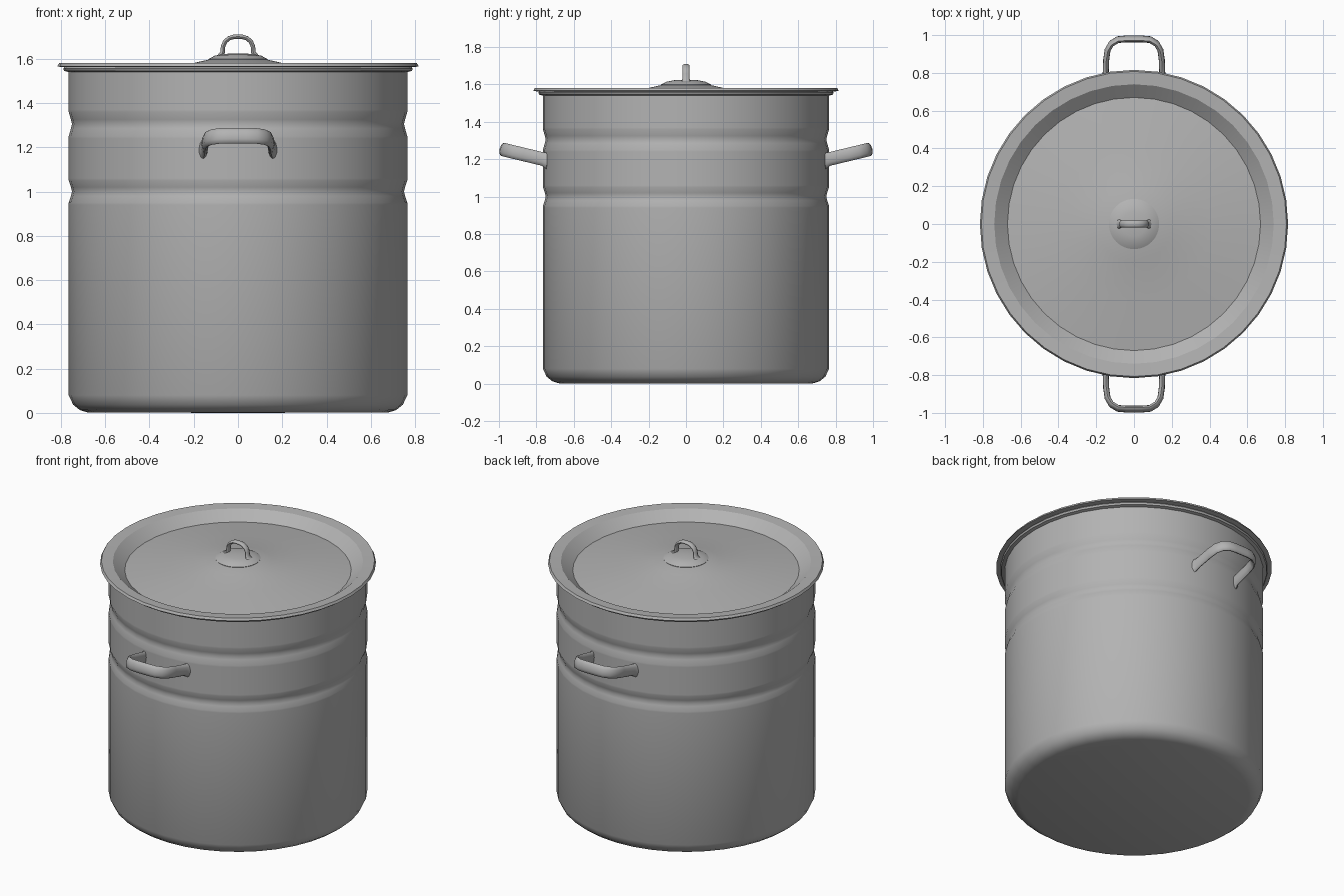
import bpy, bmesh, math
from mathutils import Vector

if "Cube" in bpy.data.objects:
    bpy.data.objects.remove(bpy.data.objects["Cube"])

# darker grey metal
metal = bpy.data.materials.new("dark_metal")
metal.diffuse_color = (0.45, 0.45, 0.45, 1)
metal.use_nodes = True
metal.node_tree.nodes["Principled BSDF"].inputs["Base Color"].default_value = metal.diffuse_color


def finish(name, bm, angle=30):
    bmesh.ops.remove_doubles(bm, verts=bm.verts, dist=1e-5)
    bmesh.ops.recalc_face_normals(bm, faces=bm.faces)
    me = bpy.data.meshes.new(name)
    bm.to_mesh(me)
    bm.free()
    me.materials.append(metal)
    ob = bpy.data.objects.new(name, me)
    bpy.context.collection.objects.link(ob)
    bpy.ops.object.select_all(action='DESELECT')
    ob.select_set(True)
    bpy.context.view_layer.objects.active = ob
    bpy.ops.object.shade_smooth_by_angle(angle=math.radians(angle))
    return ob


def lathe(name, profile, sides=40, angle=30):
    bm = bmesh.new()
    vs = [bm.verts.new((r, 0, z)) for r, z in profile]
    es = [bm.edges.new(p) for p in zip(vs, vs[1:])]
    bmesh.ops.spin(bm, geom=vs + es, axis=(0, 0, 1), cent=(0, 0, 0),
                   steps=sides, angle=2 * math.pi)
    return finish(name, bm, angle)


def strap(name, half, place, thick, width, flare):
    """Sweep an oval section along a symmetric planar path (half of it given)."""
    path = [Vector(p) for p in half] + [Vector((-x, y)) for x, y in half[-2::-1]]
    n, last = 12, len(path) - 1
    bm = bmesh.new()
    rings = []
    for i, p in enumerate(path):
        t = (path[min(i + 1, last)] - path[max(i - 1, 0)]).normalized()
        side = Vector((t.y, -t.x))
        s = flare if i in (0, last) else 1
        ring = []
        for k in range(n):
            a = 2 * math.pi * k / n
            q = p + side * (thick * s * math.cos(a))
            ring.append(bm.verts.new(place(q.x, q.y, width * s * math.sin(a))))
        rings.append(ring)
    for a, b in zip(rings, rings[1:]):
        for k in range(n):
            bm.faces.new((a[k], a[(k + 1) % n], b[(k + 1) % n], b[k]))
    bm.faces.new(rings[0])
    bm.faces.new(rings[-1])
    return finish(name, bm, 50)


# pot body: outer wall with two pressed grooves, rolled rim, inner wall
lathe("pot_body", [
    (0, 0), (0.68, 0.002), (0.715, 0.013), (0.745, 0.037), (0.765, 0.08),
    (0.765, 0.94), (0.765, 0.95), (0.755, 0.98), (0.75, 1.0), (0.755, 1.02),
    (0.765, 1.05), (0.765, 1.06), (0.765, 1.24), (0.765, 1.25), (0.755, 1.285),
    (0.75, 1.305), (0.755, 1.325), (0.765, 1.36), (0.765, 1.37),
    (0.765, 1.54), (0.785, 1.545), (0.79, 1.556), (0.785, 1.562), (0.755, 1.562),
    (0.752, 1.36), (0.738, 1.305), (0.752, 1.25), (0.752, 1.05), (0.738, 1.0),
    (0.752, 0.95), (0.752, 0.08), (0.705, 0.025), (0, 0.015)])

# sunken lid with a wide flat lip and gently domed centre
lathe("lid", [
    (0, 1.60), (0.13, 1.597), (0.2, 1.581), (0.4, 1.556), (0.67, 1.52),
    (0.74, 1.576), (0.808, 1.581), (0.816, 1.566), (0.80, 1.563),
    (0.745, 1.562), (0.675, 1.508), (0.4, 1.545), (0.2, 1.57), (0, 1.588)])

# knob base plate and its loop
lathe("knob_base", [(0, 1.59), (0.132, 1.592), (0.133, 1.599), (0.105, 1.614),
                    (0.065, 1.622), (0, 1.625)], angle=40)
strap("knob_loop",
      [(0.08, 1.612), (0.069, 1.63), (0.068, 1.655), (0.058, 1.678),
       (0.04, 1.693), (0.02, 1.699), (0, 1.7)],
      lambda x, z, w: (x, w, z), 0.01, 0.019, 1.4)

# side handles, tilted upwards, front and back
tilt = math.atan(0.24)


def side_place(sign):
    def place(x, v, w):
        d = v - 0.75
        return (x, sign * (0.75 + d - w * math.sin(tilt)),
                1.197 + d * 0.24 + w * math.cos(tilt))
    return place


for label, sign in (("front", -1), ("back", 1)):
    strap(label + "_handle",
          [(0.157, 0.735), (0.151, 0.765), (0.147, 0.87), (0.14, 0.92),
           (0.12, 0.955), (0.085, 0.976), (0.04, 0.98), (0, 0.98)],
          side_place(sign), 0.016, 0.036, 1.3)
